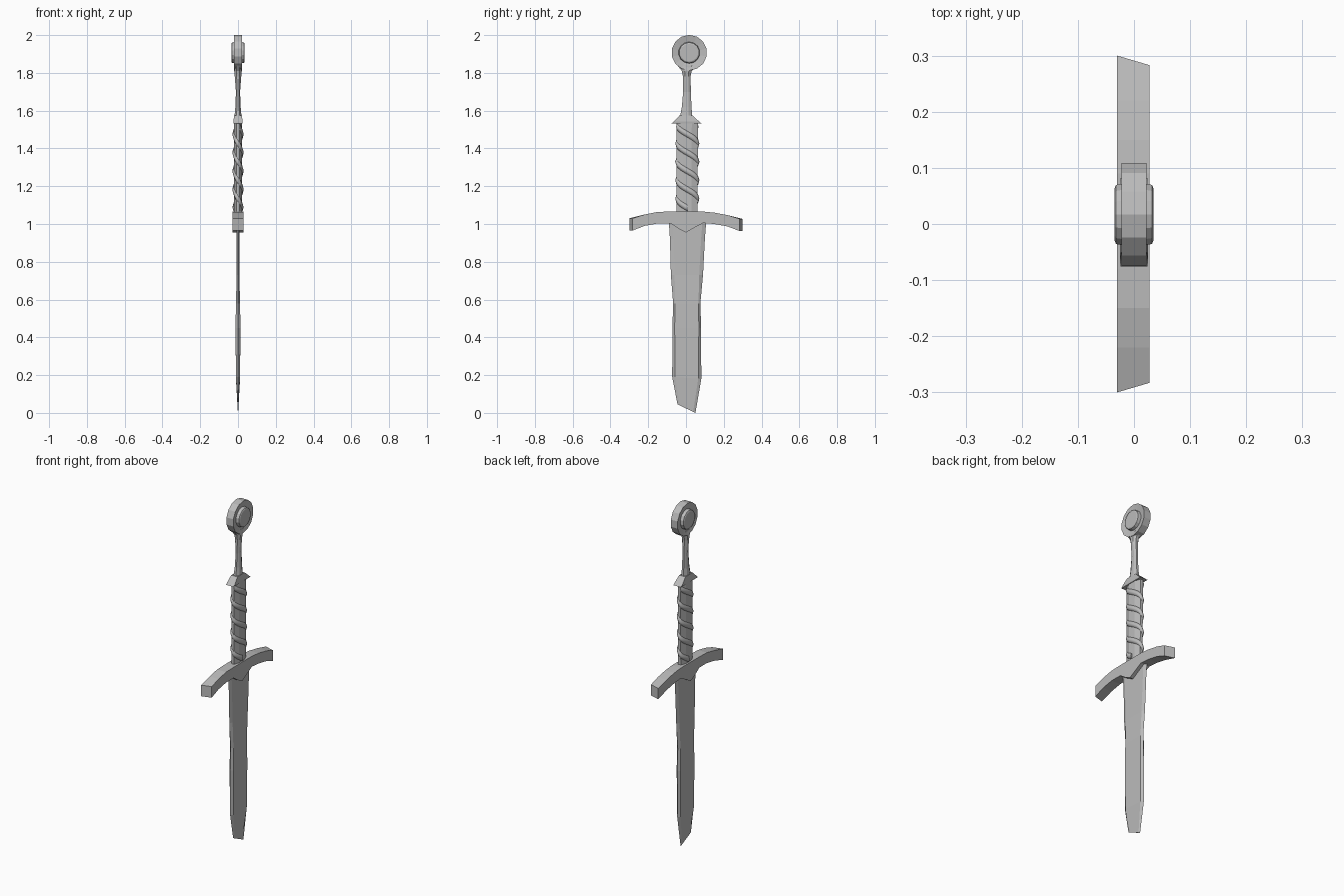
import bpy, bmesh, math

if "Cube" in bpy.data.objects:
    bpy.data.objects.remove(bpy.data.objects["Cube"])

grey = bpy.data.materials.new("steel_grey")
grey.diffuse_color = (0.5, 0.5, 0.5, 1)
grey.use_nodes = True
grey.node_tree.nodes["Principled BSDF"].inputs["Base Color"].default_value = grey.diffuse_color


def finish(name, bm):
    bmesh.ops.recalc_face_normals(bm, faces=bm.faces)
    me = bpy.data.meshes.new(name)
    bm.to_mesh(me)
    bm.free()
    me.materials.append(grey)
    ob = bpy.data.objects.new(name, me)
    bpy.context.collection.objects.link(ob)
    return ob


def loft(name, rings, closed=False):
    """Skin a list of equally sized point rings, capping the ends unless closed."""
    bm = bmesh.new()
    vs = [[bm.verts.new(p) for p in r] for r in rings]
    n = len(vs[0])
    pairs = list(zip(vs, vs[1:])) + ([(vs[-1], vs[0])] if closed else [])
    for a, b in pairs:
        for i in range(n):
            j = (i + 1) % n
            bm.faces.new((a[i], a[j], b[j], b[i]))
    if not closed:
        bm.faces.new(vs[0])
        bm.faces.new(vs[-1])
    return finish(name, bm)


def oval(z, y0, y1, xh, n=8):
    c, h = (y0 + y1) / 2, (y1 - y0) / 2
    angles = [math.tau * (i + 0.5) / n for i in range(n)]
    k = 1 / math.cos(math.pi / n)
    return [(xh * k * math.cos(a), c + h * k * math.sin(a), z) for a in angles]


def box(z, y0, y1, xh):
    return [(-xh, y0, z), (xh, y0, z), (xh, y1, z), (-xh, y1, z)]


# blade: flat faces with narrow bevelled edges and a slanted tip
# z at left edge, z at right edge, y left, y right, bevel width, half thickness
blade = [(0.045, 0.0, -0.045, 0.05, 0.012, 0.001),
         (0.19, 0.18, -0.073, 0.081, 0.016, 0.011),
         (0.45, 0.45, -0.072, 0.08, 0.012, 0.013),
         (0.58, 0.58, -0.068, 0.076, 0.010, 0.011),
         (0.73, 0.73, -0.08, 0.09, 0.02, 0.007),
         (0.92, 0.92, -0.085, 0.1, 0.02, 0.007),
         (1.03, 1.03, -0.092, 0.108, 0.02, 0.008)]
rings = []
for zl, zr, l, r, b, t in blade:
    outline = [(0, l), (t, l + b), (t, r - b), (0, r), (-t, r - b), (-t, l + b)]
    rings.append([(x, y, zl + (zr - zl) * (y - l) / (r - l)) for x, y in outline])
loft("blade", rings)

# crossguard: arched bar with a central point, y / bottom z / top z
guard = [(-0.3, 0.965, 1.03), (-0.22, 0.99, 1.05), (-0.15, 1.003, 1.064),
         (-0.08, 1.003, 1.066), (-0.04, 0.975, 1.066), (0, 0.955, 1.066),
         (0.04, 0.978, 1.066), (0.09, 1.005, 1.066), (0.15, 1.0, 1.06),
         (0.22, 0.987, 1.047), (0.3, 0.963, 1.027)]
rings = []
for y, zb, zt in guard:
    e = 0.017 if abs(y) > 0.29 else 0        # ends are cut at a slant
    yr = y - math.copysign(e, y)
    rings.append([(-0.03, y, zb), (0.028, yr, zb), (0.028, yr, zt), (-0.03, y, zt)])
loft("crossguard", rings)

# grip core
loft("grip", [oval(1.05, -0.05, 0.06, 0.02), oval(1.54, -0.05, 0.064, 0.02)])

# twisted cords wound round the grip
for strand in range(2):
    rings, steps, pitch = [], 58, 0.195
    for s in range(steps + 1):
        f = s / steps
        z = 1.085 + 0.43 * f
        a = math.tau * (z - 1.085) / pitch + math.pi * strand
        # descends from -y to +y on the +x side
        n = (math.cos(a) / 0.02, -math.sin(a) / 0.057)
        ln = math.hypot(*n)
        nx, ny = n[0] / ln, n[1] / ln
        px, py = 0.019 * math.cos(a), 0.007 - 0.054 * math.sin(a)
        ring = []
        for k in range(6):
            t = math.tau * k / 6
            u, w = 0.010 * math.cos(t), 0.019 * math.sin(t)
            ring.append((px + nx * u, py + ny * u, z + w))
        rings.append(ring)
    cord = loft("grip_cord_%d" % (strand + 1), rings)
    for p in cord.data.polygons:
        p.use_smooth = len(p.vertices) == 4

# flared collar above the grip
loft("collar", [box(1.533, -0.076, 0.082, 0.024), box(1.542, -0.065, 0.07, 0.025),
                box(1.575, -0.034, 0.034, 0.02)])

# slim neck, flaring into the pommel
loft("neck", [oval(1.565, -0.032, 0.034, 0.019), oval(1.62, -0.022, 0.029, 0.014),
              oval(1.7, -0.015, 0.026, 0.011), oval(1.78, -0.016, 0.024, 0.017),
              oval(1.81, -0.022, 0.03, 0.02), oval(1.84, -0.045, 0.06, 0.018)])

# pommel: dished disc with a raised boss on both sides, turned about x
profile = [(0.035, 0.047), (0.032, 0.054), (0.014, 0.057), (0.022, 0.094)]
profile = profile + [(-x, r) for x, r in reversed(profile)]
N = 14
loft("pommel", [[(x, 0.017 + r * math.cos(math.tau * (i + 0.5) / N),
                  1.907 + r * math.sin(math.tau * (i + 0.5) / N))
                 for i in range(N)] for x, r in profile])
